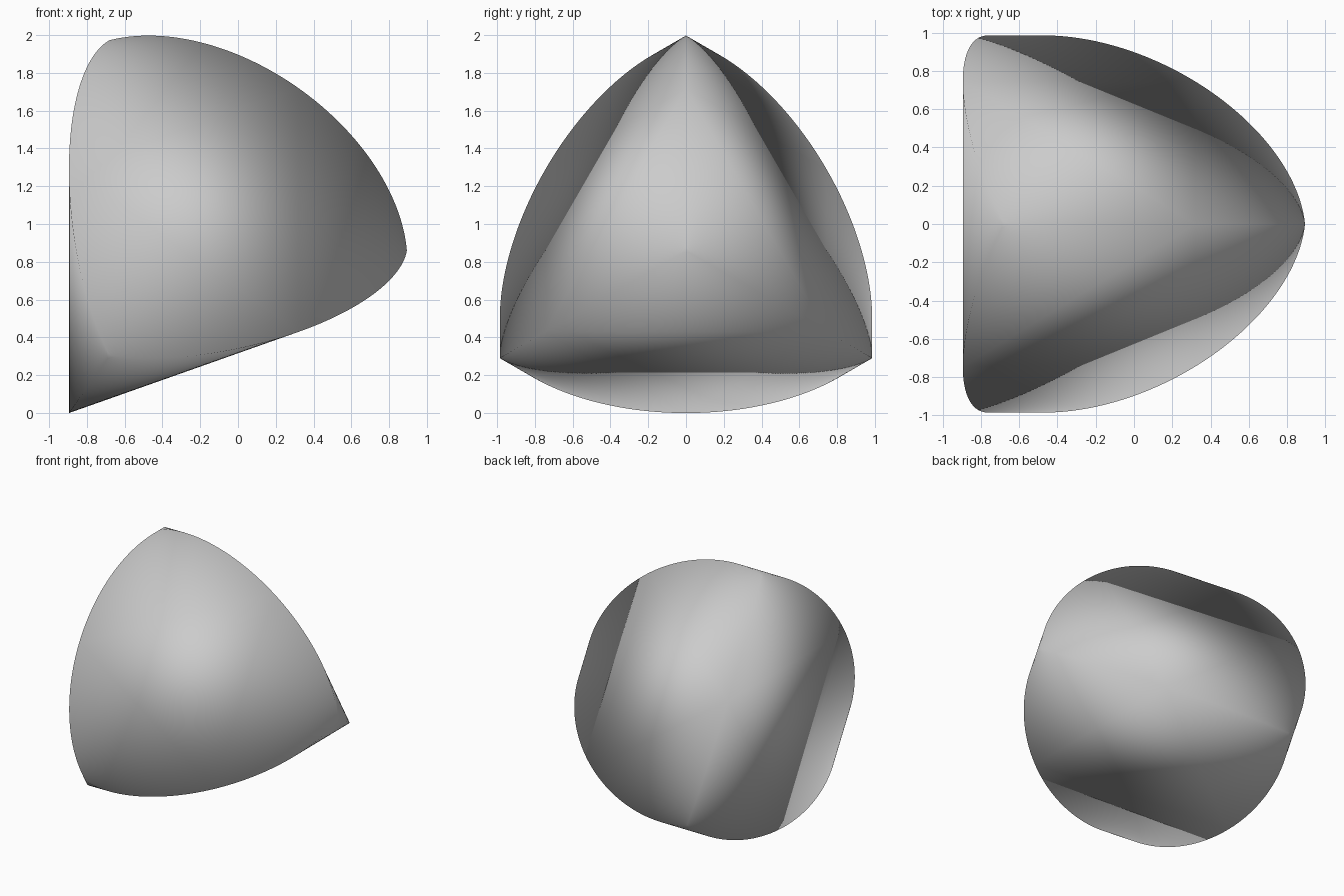
import bpy, bmesh, math
from itertools import combinations
from mathutils import Vector

if "Cube" in bpy.data.objects:
    bpy.data.objects.remove(bpy.data.objects["Cube"])

CENTRE = Vector((-0.287, 0, 0.859))
C = 1.181           # centre to corner
MID = 1.053         # centre to the middle of each curved edge
A = 1.10            # half length of the edge ellipse
N = 40              # steps per half edge

# Regular tetrahedron, one corner pointing to +x
corners = [Vector((C, 0, 0))]
for k in range(3):
    t = math.radians(90 + 120 * k)
    r = C * math.sqrt(8) / 3
    corners.append(Vector((-C / 3, r * math.cos(t), r * math.sin(t))))

half = (corners[0] - corners[1]).length / 2
depth = ((corners[0] + corners[1]) / 2).length
t_max = math.asin(half / A)
B = (MID - depth) / (1 - math.cos(t_max))

bm = bmesh.new()
tips = [bm.verts.new(CENTRE + p) for p in corners]


def half_edge(i, j, mid):
    """Verts from corner i to the middle of the bulging edge i-j."""
    n = (corners[i] + corners[j]).normalized()
    u = (corners[i] - corners[j]).normalized()
    row = [tips[i]]
    for s in range(1, N):
        t = t_max * (1 - s / N)
        p = u * A * math.sin(t) + n * (MID - B * (1 - math.cos(t)))
        row.append(bm.verts.new(CENTRE + p))
    return row + [mid]


# Six bulging edges
rows, mids = {}, {}
for i, j in combinations(range(4), 2):
    n = (corners[i] + corners[j]).normalized()
    m = bm.verts.new(CENTRE + n * MID)
    mids[i, j] = mids[j, i] = m
    rows[i, j] = half_edge(i, j, m)
    rows[j, i] = half_edge(j, i, m)

# Each side: a flat middle triangle and three single-curved corner strips
for a, b, c in combinations(range(4), 3):
    bm.faces.new((mids[a, b], mids[b, c], mids[c, a]))
    for i, j, k in ((a, b, c), (b, c, a), (c, a, b)):
        p, q = rows[i, j], rows[i, k]
        bm.faces.new((p[0], p[1], q[1]))
        for s in range(1, N):
            bm.faces.new((p[s], p[s + 1], q[s + 1], q[s]))

# Shaded smooth all over, so the edges blend from side to side
bmesh.ops.recalc_face_normals(bm, faces=bm.faces[:])
for f in bm.faces:
    f.smooth = True
mesh = bpy.data.meshes.new("rounded_tetrahedron")
bm.to_mesh(mesh)
bm.free()
body = bpy.data.objects.new("rounded_tetrahedron", mesh)
bpy.context.collection.objects.link(body)
